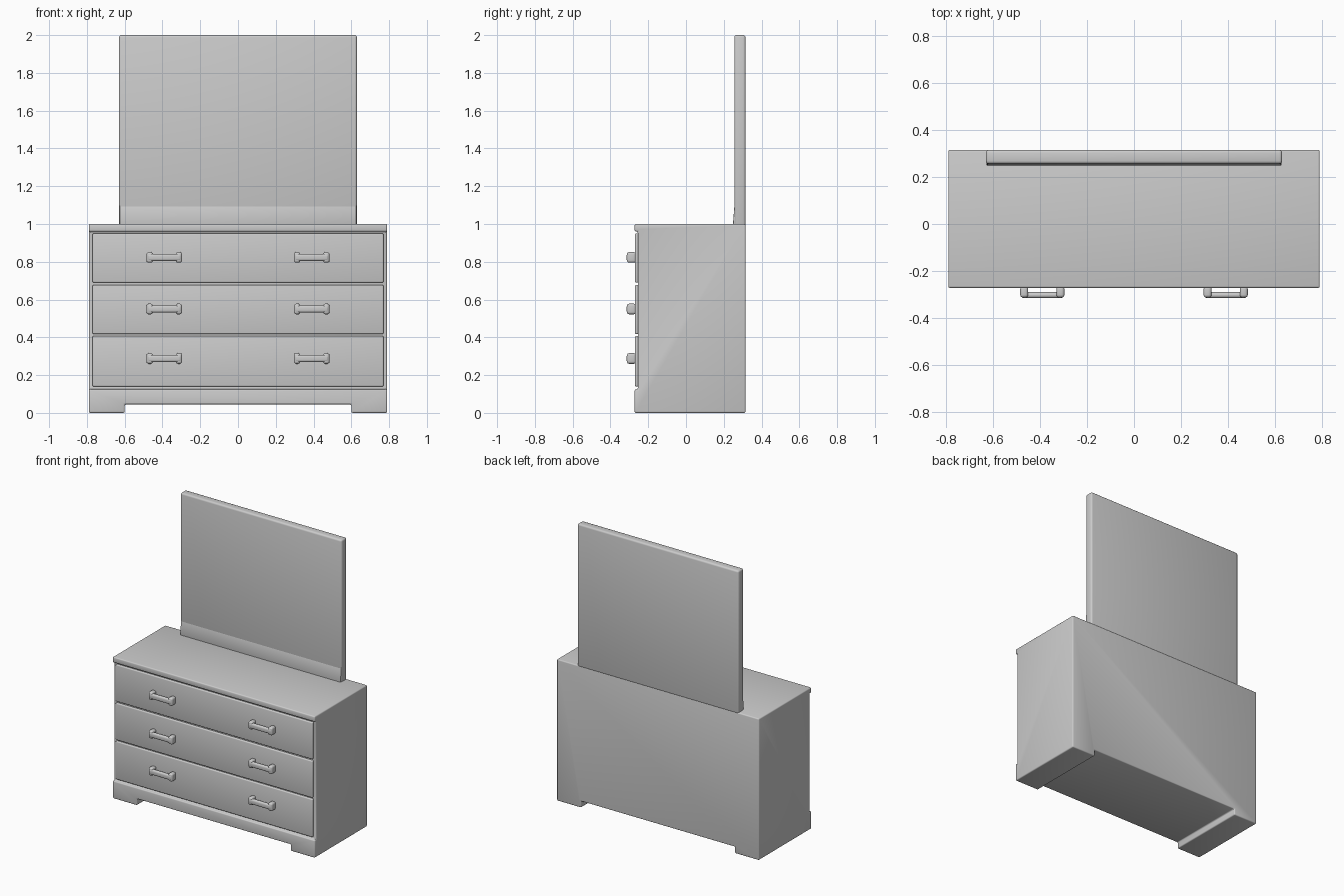
import bpy

if "Cube" in bpy.data.objects:
    bpy.data.objects.remove(bpy.data.objects["Cube"])


def box(name, lo, hi, bevel=0.0, segments=3):
    """Box between two corners, with optional rounded edges."""
    size = [h - l for l, h in zip(lo, hi)]
    mid = [(h + l) / 2 for l, h in zip(lo, hi)]
    bpy.ops.mesh.primitive_cube_add(size=1, location=mid)
    ob = bpy.context.object
    ob.name = name
    ob.scale = size
    bpy.ops.object.transform_apply(location=False, rotation=False, scale=True)
    if bevel:
        round_edges(ob, bevel, segments)
    return ob


def activate(ob):
    bpy.ops.object.select_all(action='DESELECT')
    ob.select_set(True)
    bpy.context.view_layer.objects.active = ob


def round_edges(ob, width, segments=3):
    activate(ob)
    mod = ob.modifiers.new("round", 'BEVEL')
    mod.width = width
    mod.segments = segments
    bpy.ops.object.modifier_apply(modifier=mod.name)
    bpy.ops.object.shade_smooth_by_angle()


def cut(ob, lo, hi):
    cutter = box("cutter", lo, hi)
    activate(ob)
    mod = ob.modifiers.new("cut", 'BOOLEAN')
    mod.operation = 'DIFFERENCE'
    mod.solver = 'EXACT'
    mod.object = cutter
    bpy.ops.object.modifier_apply(modifier=mod.name)
    bpy.data.objects.remove(cutter)


# Carcass with feet, projecting plinth and projecting top edge
carcass = box("carcass", (-0.79, -0.272, 0), (0.79, 0.315, 1.0))
cut(carcass, (-0.60, -1, -0.1), (0.60, 1, 0.045))
cut(carcass, (-1, -1, 0.125), (1, -0.255, 0.96))
round_edges(carcass, 0.008)

# Mirror panel with a slightly thicker bottom rail
box("mirror_panel", (-0.63, 0.256, 0.99), (0.63, 0.315, 2.0), 0.012)
rail = box("mirror_bottom_rail", (-0.627, 0.248, 0.99), (0.627, 0.30, 1.11))
for v in rail.data.vertices:
    if v.co.z > 0 and v.co.y < 0:
        v.co.y += 0.0085
        v.co.z -= 0.01
round_edges(rail, 0.004, 2)

# Drawer fronts, each with a pair of handles
drawers = [(0.14, 0.408, 0.288), (0.418, 0.678, 0.55), (0.69, 0.95, 0.823)]
for i, (z0, z1, zh) in enumerate(drawers, 1):
    box(f"drawer_front_{i}", (-0.77, -0.270, z0), (0.77, -0.24, z1), 0.006)
    for side, cx in (("left", -0.39), ("right", 0.39)):
        tag = f"{i}_{side}"
        box(f"handle_bar_{tag}", (cx - 0.09, -0.315, zh - 0.019),
            (cx + 0.09, -0.290, zh + 0.019), 0.0115, 4)
        for end in (-1, 1):
            px = cx + end * 0.077
            box(f"handle_post_{tag}_{'inner' if end * cx < 0 else 'outer'}",
                (px - 0.017, -0.313, zh - 0.028),
                (px + 0.017, -0.265, zh + 0.028), 0.012, 4)
